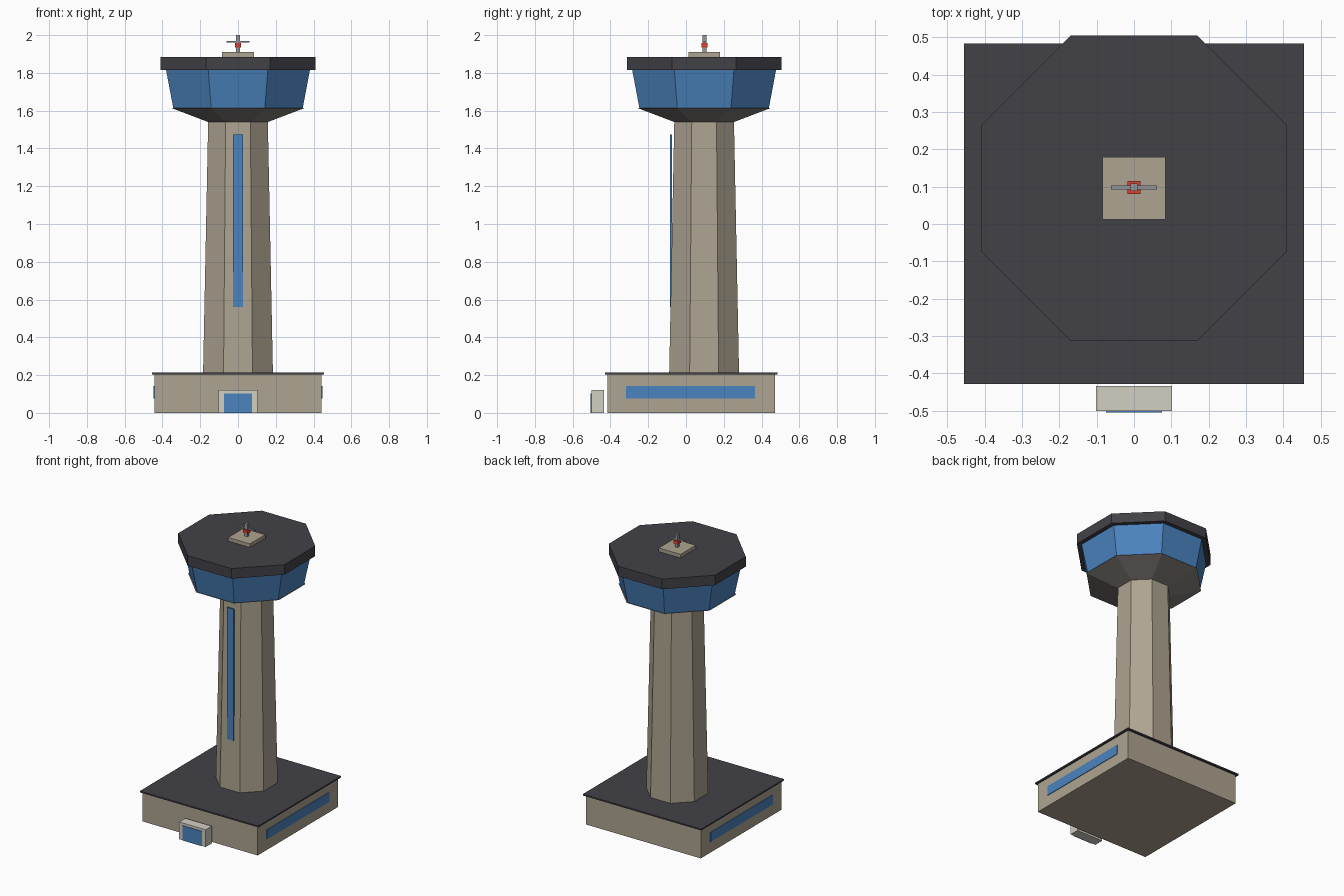
import bpy, bmesh
from math import pi, cos
from mathutils import Matrix

if "Cube" in bpy.data.objects:
    bpy.data.objects.remove(bpy.data.objects["Cube"])

TOWER_Y = 0.096   # tower axis
BASE_Y = 0.027    # base building centre


def material(name, rgb):
    m = bpy.data.materials.new(name)
    m.diffuse_color = (*rgb, 1)
    m.use_nodes = True
    m.node_tree.nodes["Principled BSDF"].inputs["Base Color"].default_value = m.diffuse_color
    return m


CONCRETE = material("concrete", (0.42, 0.37, 0.28))
COLLAR = material("collar_grey", (0.24, 0.22, 0.20))
DARK = material("dark_roofing", (0.055, 0.053, 0.063))
GLASS = material("blue_glass", (0.07, 0.23, 0.52))
PALE = material("pale_trim", (0.65, 0.62, 0.54))
METAL = material("metal", (0.3, 0.31, 0.34))
RED = material("beacon_red", (0.7, 0.05, 0.03))


def finish(name, bm, mat):
    me = bpy.data.meshes.new(name)
    bm.to_mesh(me)
    bm.free()
    me.materials.append(mat)
    ob = bpy.data.objects.new(name, me)
    bpy.context.collection.objects.link(ob)
    return ob


def box(name, x, y, z, mat):
    """Box from (min, max) ranges on each axis."""
    bm = bmesh.new()
    spans = (x, y, z)
    centre = [(a + b) / 2 for a, b in spans]
    size = [b - a for a, b in spans]
    bmesh.ops.create_cube(bm, size=1, matrix=Matrix.Translation(centre) @ Matrix.Diagonal((*size, 1)))
    return finish(name, bm, mat)


def octagon(name, a0, a1, z0, z1, mat):
    """Eight-sided frustum on the tower axis, sized by flat-to-centre distance."""
    bm = bmesh.new()
    k = 1 / cos(pi / 8)
    bmesh.ops.create_cone(bm, cap_ends=True, segments=8, radius1=a0 * k, radius2=a1 * k, depth=z1 - z0,
                          matrix=Matrix.Translation((0, TOWER_Y, (z0 + z1) / 2)) @ Matrix.Rotation(pi / 8, 4, 'Z'))
    return finish(name, bm, mat)


def around(c, h):
    return (c - h, c + h)


# Base building, roof slab and side windows
box("base_building", around(0, 0.443), around(BASE_Y, 0.443), (0, 0.205), CONCRETE)
box("base_roof", around(0, 0.456), around(BASE_Y + 0.001, 0.456), (0.203, 0.213), DARK)
for side, label in ((1, "right"), (-1, "left")):
    box(label + "_base_window", around(side * 0.443, 0.004), (-0.317, 0.366), (0.076, 0.142), GLASS)

# Entrance porch and door
box("entrance_porch", around(0, 0.102), (-0.501, -0.434), (0, 0.12), PALE)
box("entrance_door", around(0, 0.075), (-0.505, -0.495), (0, 0.103), GLASS)

# Shaft and its vertical window strip
octagon("shaft", 0.185, 0.158, 0.205, 1.54, CONCRETE)
box("shaft_window", around(0, 0.026), (-0.086, -0.075), (0.56, 1.475), GLASS)

# Control cab
octagon("cab_collar", 0.158, 0.35, 1.54, 1.613, COLLAR)
octagon("cab_glass", 0.342, 0.381, 1.61, 1.817, GLASS)
octagon("cab_roof", 0.409, 0.409, 1.815, 1.885, DARK)

# Roof hatch, mast, beacon and antenna bar
box("roof_hatch", around(0, 0.084), around(TOWER_Y, 0.084), (1.885, 1.91), CONCRETE)
box("mast", around(0, 0.01), around(TOWER_Y + 0.002, 0.01), (1.91, 2.0), METAL)
box("beacon", around(0, 0.017), around(TOWER_Y + 0.002, 0.017), (1.935, 1.959), RED)
box("antenna_bar", around(0, 0.061), around(TOWER_Y + 0.002, 0.005), (1.96, 1.97), METAL)
